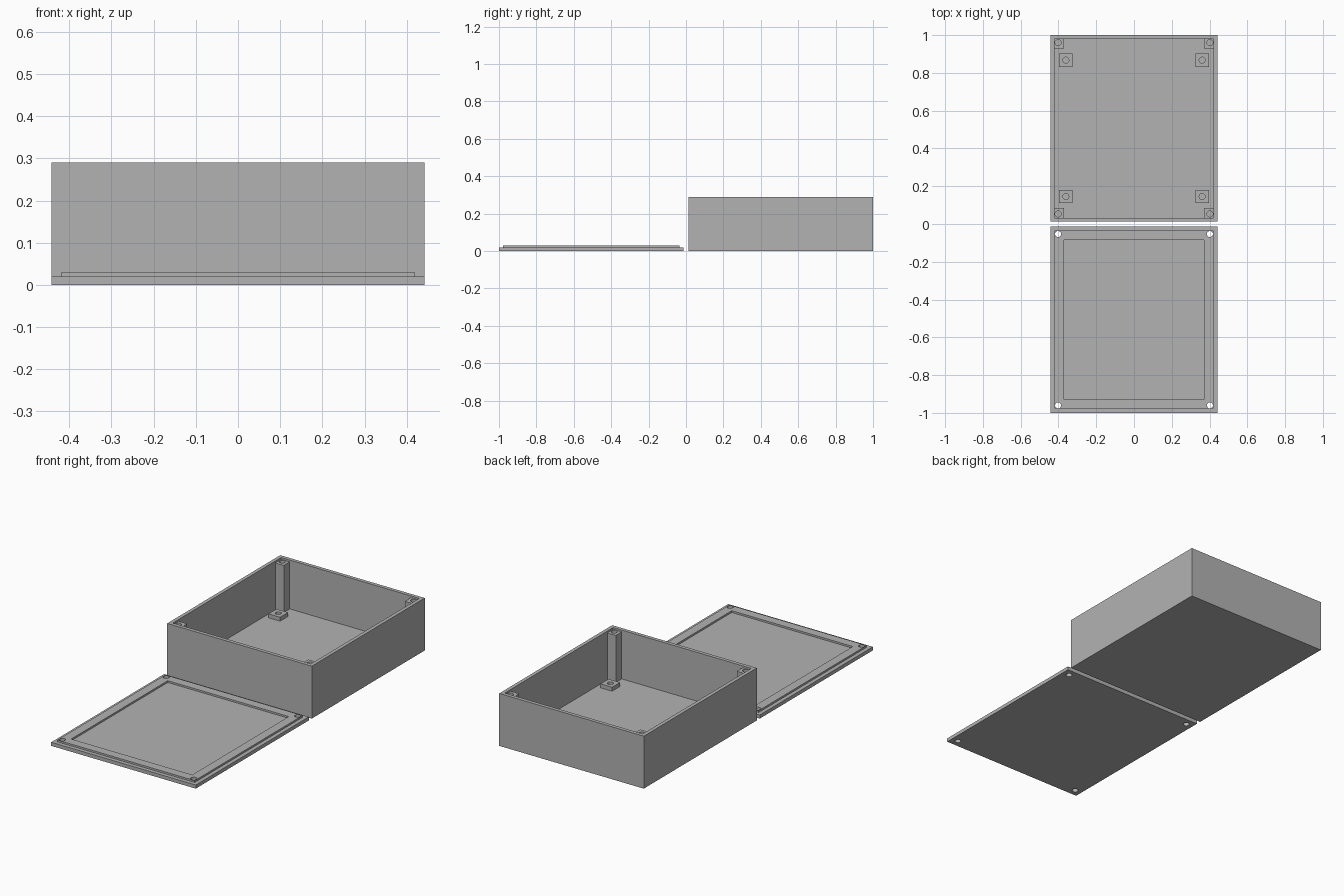
import bpy

if "Cube" in bpy.data.objects:
    bpy.data.objects.remove(bpy.data.objects["Cube"])

grey = bpy.data.materials.new("plain grey")
grey.diffuse_color = (0.45, 0.45, 0.45, 1)
grey.use_nodes = True
grey.node_tree.nodes["Principled BSDF"].inputs["Base Color"].default_value = grey.diffuse_color

HALF_W = 0.442            # half width of box and lid
NEAR, FAR = 0.013, 1.0    # box extent along y, the lid is mirrored to -y
WALL, FLOOR, TOP = 0.02, 0.02, 0.29
LIP = 0.01                # height of the raised tier on the lid
HOLE_R = 0.016


def block(name, x0, x1, y0, y1, z0, z1):
    """Axis-aligned box given by its limits."""
    bpy.ops.mesh.primitive_cube_add(
        size=1, location=((x0 + x1) / 2, (y0 + y1) / 2, (z0 + z1) / 2))
    ob = bpy.context.object
    ob.name = name
    ob.scale = (x1 - x0, y1 - y0, z1 - z0)
    bpy.ops.object.transform_apply(location=True, rotation=False, scale=True)
    ob.data.materials.append(grey)
    return ob


def pin(x, y, z0, z1):
    """Round cutter for a screw hole."""
    bpy.ops.mesh.primitive_cylinder_add(
        vertices=24, radius=HOLE_R, depth=z1 - z0, location=(x, y, (z0 + z1) / 2))
    return bpy.context.object


def combine(target, other, operation='DIFFERENCE'):
    """Apply a boolean and remove the helper."""
    mod = target.modifiers.new("bool", 'BOOLEAN')
    mod.operation, mod.solver, mod.object = operation, 'EXACT', other
    bpy.context.view_layer.objects.active = target
    bpy.ops.object.modifier_apply(modifier=mod.name)
    bpy.data.objects.remove(other)


def finish(ob):
    bpy.ops.object.select_all(action='DESELECT')
    ob.select_set(True)
    bpy.context.view_layer.objects.active = ob
    bpy.ops.object.shade_smooth_by_angle()


# Open case: floor and four walls
case = block("case_shell", -HALF_W, HALF_W, NEAR, FAR, 0, TOP)
combine(case, block("cavity", -HALF_W + WALL, HALF_W - WALL,
                    NEAR + WALL, FAR - WALL, FLOOR, TOP + 0.1))

# Corner screw posts, just below the rim, and square standoffs on the floor
mid = (NEAR + FAR) / 2
half_l = (FAR - NEAR) / 2
for sx in (-1, 1):
    for sy in (-1, 1):
        xs = sorted((sx * 0.37, sx * (HALF_W - WALL / 2)))
        ys = sorted((mid + sy * (half_l - 0.072), mid + sy * (half_l - WALL / 2)))
        post = block("corner_post", *xs, *ys, FLOOR / 2, TOP - LIP)
        combine(post, pin(sx * 0.402, mid + sy * (half_l - 0.04), FLOOR, TOP + 0.1))
        finish(post)

        x, y = sx * 0.361, mid + sy * 0.361
        standoff = block("standoff", x - 0.035, x + 0.035, y - 0.035, y + 0.035,
                         FLOOR / 2, 0.042)
        combine(standoff, pin(x, y, FLOOR, 0.1))
        finish(standoff)

# Lid: plate, raised tier, shallow recess and four through holes
lid = block("lid", -HALF_W, HALF_W, -FAR, -NEAR, 0, 0.02)
inset = 0.022
combine(lid, block("tier", -HALF_W + inset, HALF_W - inset,
                   -FAR + inset, -NEAR - inset, 0.01, 0.02 + LIP), 'UNION')
inset = 0.072
combine(lid, block("recess", -HALF_W + inset, HALF_W - inset,
                   -FAR + inset, -NEAR - inset, 0.02, 0.1))
for sx in (-1, 1):
    for sy in (-1, 1):
        combine(lid, pin(sx * 0.402, -mid + sy * (half_l - 0.04), -0.1, 0.1))
finish(lid)
